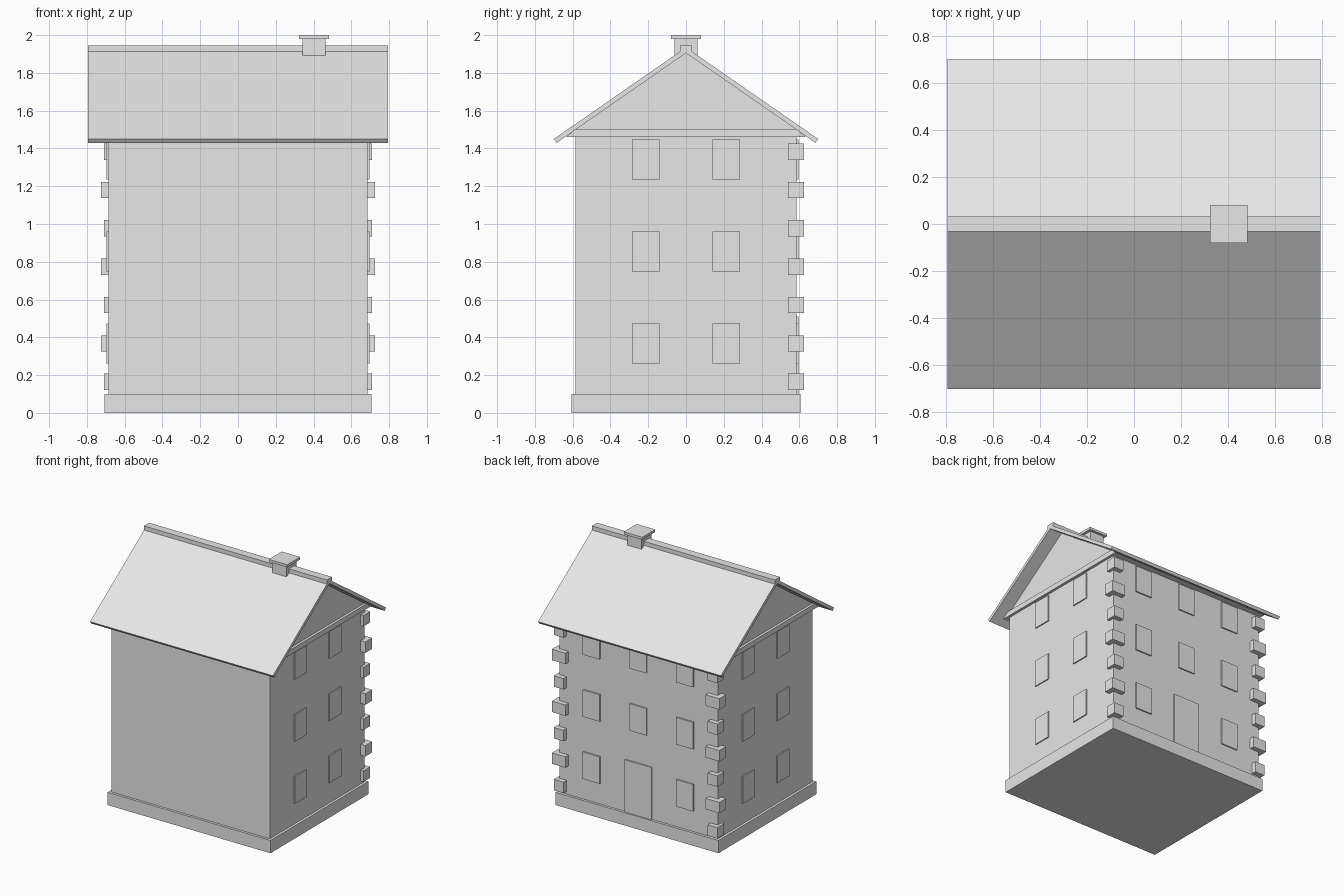
import bpy
import bmesh

cube = bpy.data.objects.get("Cube")
if cube:
    bpy.data.objects.remove(cube, do_unlink=True)

# One plain colour for the whole building
grey = bpy.data.materials.new("light_grey")
grey.use_nodes = True
COLOUR = (0.8, 0.8, 0.8, 1)
grey.diffuse_color = COLOUR
grey.node_tree.nodes["Principled BSDF"].inputs["Base Color"].default_value = COLOUR


def finish(name, bm):
    bmesh.ops.recalc_face_normals(bm, faces=bm.faces)
    mesh = bpy.data.meshes.new(name)
    bm.to_mesh(mesh)
    bm.free()
    mesh.materials.append(grey)
    obj = bpy.data.objects.new(name, mesh)
    bpy.context.collection.objects.link(obj)
    return obj


def box(name, x, y, z):
    """Box from (low, high) ranges on each axis."""
    bm = bmesh.new()
    bmesh.ops.create_cube(bm, size=1)
    for v in bm.verts:
        v.co = [sum(r) / 2 + c * (r[1] - r[0]) for c, r in zip(v.co, (x, y, z))]
    return finish(name, bm)


def prism(name, profile, half_x):
    """Extrude a (y, z) profile along x, centred."""
    bm = bmesh.new()
    face = bm.faces.new([bm.verts.new((-half_x, y, z)) for y, z in profile])
    new = bmesh.ops.extrude_face_region(bm, geom=[face])["geom"]
    verts = [g for g in new if isinstance(g, bmesh.types.BMVert)]
    bmesh.ops.translate(bm, verts=verts, vec=(2 * half_x, 0, 0))
    return finish(name, bm)


def around(centre, half):
    return (centre - half, centre + half)


WALL_X, WALL_Y, ROOF_X = 0.686, 0.586, 0.793
EAVE_Z, GABLE_Z, PEAK_Z = 1.46, 1.50, 1.905

# Plinth, walls with pointed gables, and the ledge below each gable
box("plinth", around(0, 0.706), around(0, 0.606), (0, 0.1))
prism("walls", [(-WALL_Y, 0.1), (WALL_Y, 0.1), (WALL_Y, GABLE_Z),
                (0, PEAK_Z), (-WALL_Y, GABLE_Z)], WALL_X)
prism("gable_ledge", [(-0.635, EAVE_Z), (0.635, EAVE_Z),
                      (WALL_Y, GABLE_Z), (-WALL_Y, GABLE_Z)], 0.706)

# Pitched roof slab and ridge cap
prism("roof", [(-0.70, 1.45), (0, 1.935), (0.70, 1.45),
               (0.685, 1.43), (0, PEAK_Z), (-0.685, 1.43)], ROOF_X)
box("ridge_cap", around(0, ROOF_X), around(0, 0.032), (1.907, 1.945))

# Chimney
box("chimney", around(0.403, 0.061), around(0, 0.061), (1.85, 1.98))
box("chimney_cap", around(0.403, 0.08), around(0, 0.08), (1.98, 2.0))

# Door and windows, as thin raised panels
box("door", around(0, 0.117), (WALL_Y - 0.02, WALL_Y + 0.01), (0.1, 0.51))
for floor in range(3):
    rows = around(0.368 + 0.487 * floor, 0.106)
    for side in (-1, 1):
        wall = around(side * WALL_X, 0.009)
        for y in (-0.213, 0.213):
            box("side_window", wall, around(y, 0.073), rows)
    for x in (-0.405, 0, 0.405):
        if floor or x:
            box("back_window", around(x, 0.073), around(WALL_Y, 0.01), rows)

# Corner stones on the two back corners, alternating narrow and wide
for i in range(7):
    half = 0.059 if i % 2 else 0.042
    for side in (-1, 1):
        box("corner_stone", around(side * 0.667, half),
            around(0.582, 0.042), around(0.165 + 0.203 * i, 0.043))
